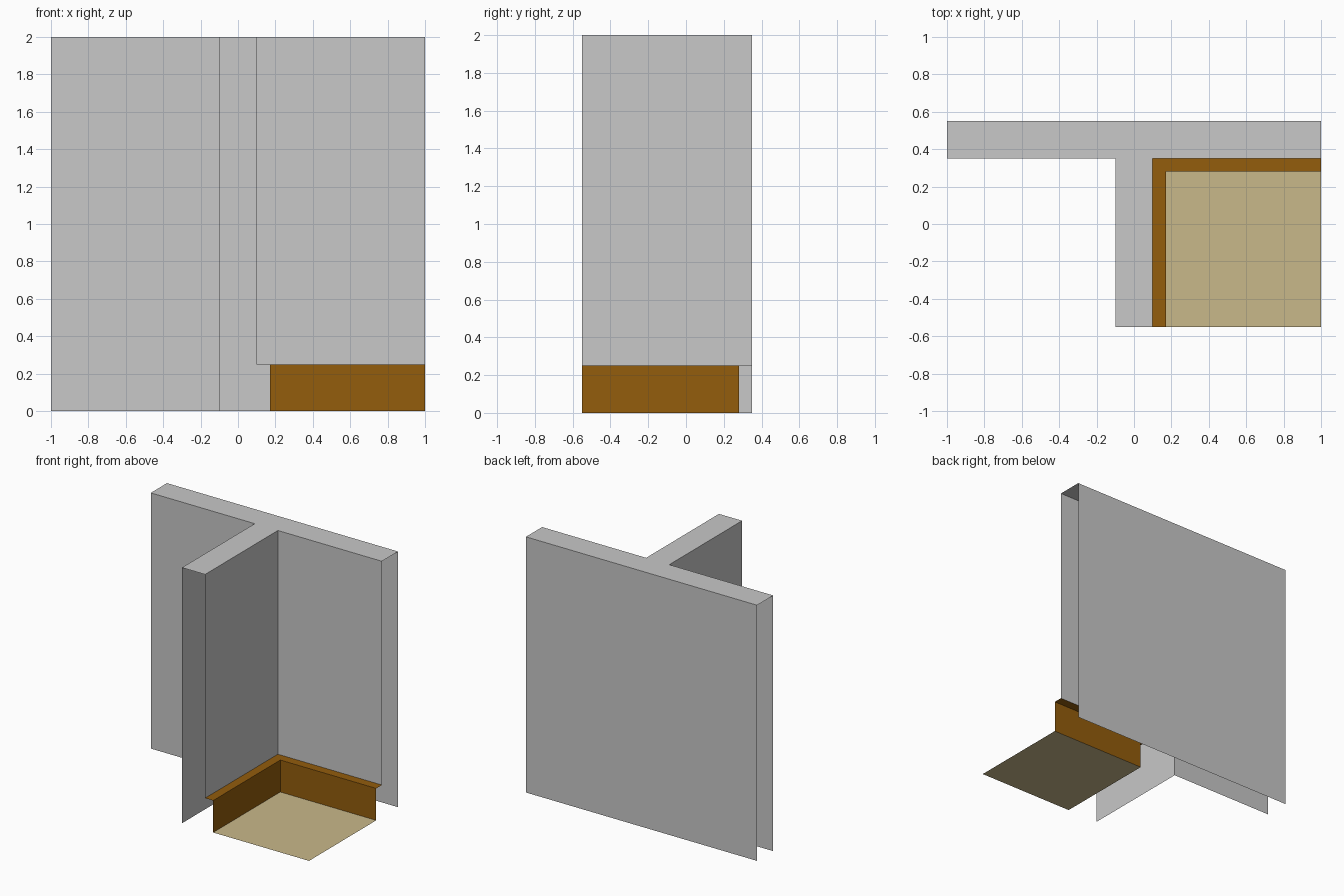
import bpy
import bmesh

if "Cube" in bpy.data.objects:
    bpy.data.objects.remove(bpy.data.objects["Cube"])


def material(name, rgb):
    m = bpy.data.materials.new(name)
    m.diffuse_color = (*rgb, 1.0)
    m.use_nodes = True
    m.node_tree.nodes["Principled BSDF"].inputs["Base Color"].default_value = m.diffuse_color
    return m


GREY = material("wall grey", (0.578, 0.578, 0.578))
BROWN = material("skirting brown", (0.292, 0.109, 0.0037))
TAN = material("floor tan", (0.584, 0.479, 0.254))

HALF = 1.0                   # half width of the back wall
BACK, INNER, FRONT = 0.55, 0.35, -0.55
STEM = 0.10                  # half thickness of the partition
TOP, SKIRT_H, SKIRT_T = 2.0, 0.25, 0.07


def strip(bm, path, z0, z1):
    """Vertical faces along a plan path; they face right of travel."""
    for (ax, ay), (bx, by) in zip(path, path[1:]):
        bm.faces.new([bm.verts.new(p) for p in
                      ((ax, ay, z0), (bx, by, z0), (bx, by, z1), (ax, ay, z1))])


def cap(bm, outline, z):
    """Horizontal upward face from a counter-clockwise plan outline."""
    bm.faces.new([bm.verts.new((x, y, z)) for x, y in outline])


def make(name, mat, strips=(), caps=()):
    bm = bmesh.new()
    for s in strips:
        strip(bm, *s)
    for c in caps:
        cap(bm, *c)
    bmesh.ops.remove_doubles(bm, verts=bm.verts, dist=1e-5)
    me = bpy.data.meshes.new(name)
    bm.to_mesh(me)
    bm.free()
    me.materials.append(mat)
    ob = bpy.data.objects.new(name, me)
    bpy.context.collection.objects.link(ob)
    return ob


left = [(-HALF, INNER), (-STEM, INNER), (-STEM, FRONT)]
right = [(STEM, FRONT), (STEM, INNER), (HALF, INNER)]
back = [(HALF, BACK), (-HALF, BACK)]
sx, sy = STEM + SKIRT_T, INNER - SKIRT_T
skirt = [(sx, FRONT), (sx, sy), (HALF, sy)]

# T-shaped wall, open at its ends and underneath
make("partition_wall", GREY,
     strips=[(left, 0, TOP), (right, SKIRT_H, TOP), (back, 0, TOP)],
     caps=[(left + right + back, TOP)])

# Skirting board in the right-hand corner: front faces and top ledge
make("skirting_board", BROWN,
     strips=[(skirt, 0, SKIRT_H)],
     caps=[([(STEM, FRONT), (sx, FRONT), (sx, sy), (STEM, INNER)], SKIRT_H),
           ([(sx, sy), (HALF, sy), (HALF, INNER), (STEM, INNER)], SKIRT_H)])

# Floor panel
make("floor", TAN,
     caps=[([(sx, FRONT), (HALF, FRONT), (HALF, sy), (sx, sy)], 0)])
